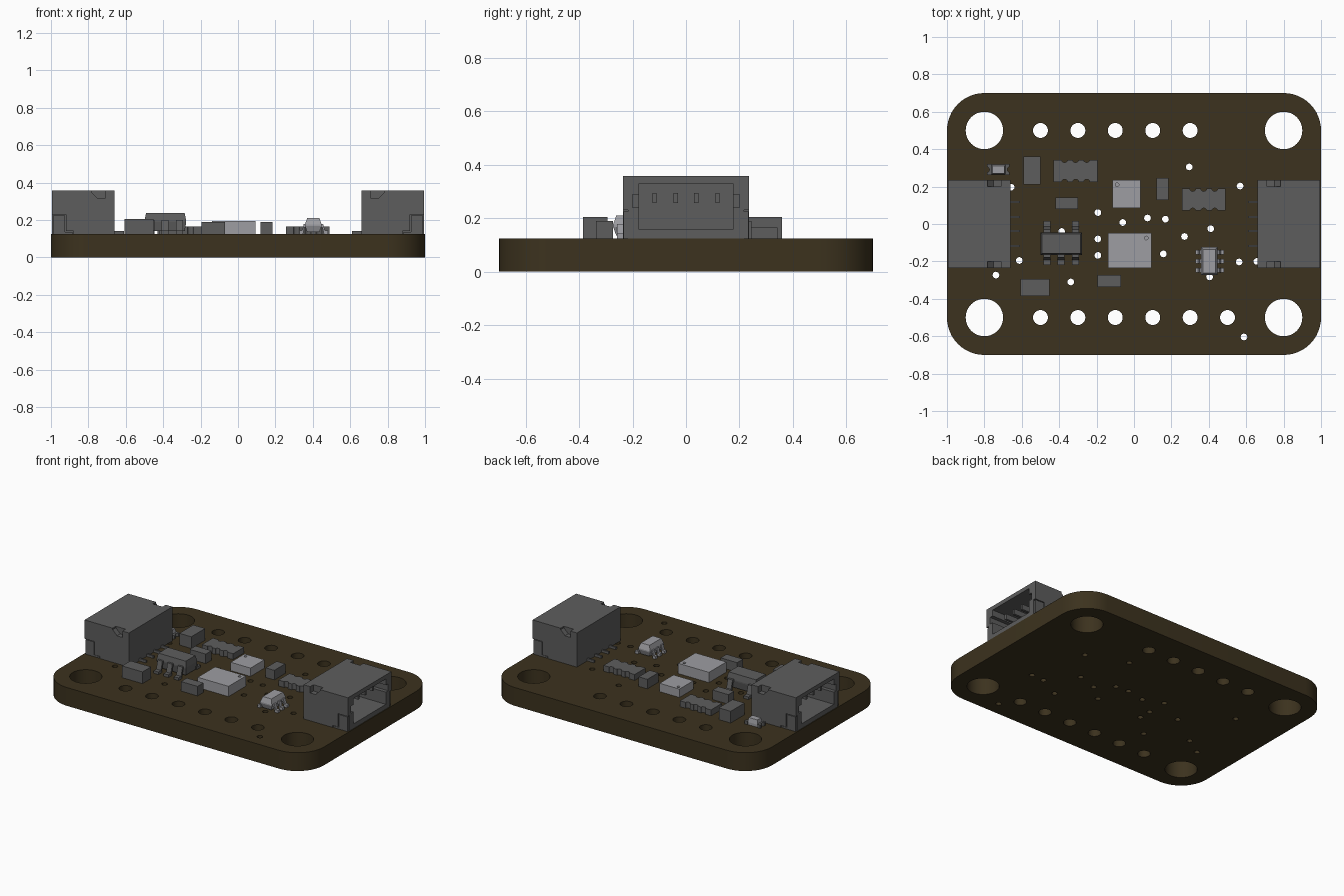
import bpy, bmesh, math
from mathutils import Matrix, Vector

if "Cube" in bpy.data.objects:
    bpy.data.objects.remove(bpy.data.objects["Cube"])

Z = 0.125  # board top


def material(name, rgb):
    m = bpy.data.materials.new(name)
    m.diffuse_color = (*rgb, 1)
    m.use_nodes = True
    m.node_tree.nodes["Principled BSDF"].inputs["Base Color"].default_value = m.diffuse_color
    return m


BOARD = material("board_brown", (0.045, 0.032, 0.013))
DARK = material("dark_grey", (0.11, 0.11, 0.11))
LIGHT = material("light_grey", (0.34, 0.34, 0.36))


def add(name, bm, mat):
    bmesh.ops.recalc_face_normals(bm, faces=bm.faces)
    me = bpy.data.meshes.new(name)
    bm.to_mesh(me)
    bm.free()
    me.materials.append(mat)
    ob = bpy.data.objects.new(name, me)
    bpy.context.collection.objects.link(ob)
    return ob


def loft(name, rings, mat):
    """Closed solid through a stack of equal-length rings of 3D points."""
    bm = bmesh.new()
    vs = [[bm.verts.new(p) for p in r] for r in rings]
    n = len(vs[0])
    for a, b in zip(vs, vs[1:]):
        for i in range(n):
            bm.faces.new((a[i], a[(i + 1) % n], b[(i + 1) % n], b[i]))
    bm.faces.new(vs[0])
    bm.faces.new(vs[-1])
    return add(name, bm, mat)


def rect(x0, x1, y0, y1, z, inset=0):
    return [(x0 + inset, y0 + inset, z), (x1 - inset, y0 + inset, z),
            (x1 - inset, y1 - inset, z), (x0 + inset, y1 - inset, z)]


def box(name, x0, x1, y0, y1, z0, z1, mat=DARK):
    return loft(name, [rect(x0, x1, y0, y1, z0), rect(x0, x1, y0, y1, z1)], mat)


def prism_y(name, pts, y0, y1, mat=DARK):
    return loft(name, [[(x, y, z) for x, z in pts] for y in (y0, y1)], mat)


def cut(ob, cutters):
    bpy.context.view_layer.objects.active = ob
    for c in cutters:
        m = ob.modifiers.new("cut", 'BOOLEAN')
        m.operation, m.object, m.solver = 'DIFFERENCE', c, 'EXACT'
        bpy.ops.object.modifier_apply(modifier=m.name)
        bpy.data.objects.remove(c)


def circle(x, y, r, n):
    return [(x + r * math.cos(2 * math.pi * i / n), y + r * math.sin(2 * math.pi * i / n))
            for i in range(n)]


# circuit board with all drilled holes
def board():
    cu = bpy.data.curves.new("board_outline", 'CURVE')
    cu.dimensions, cu.fill_mode, cu.extrude = '2D', 'BOTH', Z / 2
    outline = []
    for k, (sx, sy) in enumerate([(1, 1), (-1, 1), (-1, -1), (1, -1)]):
        for i in range(13):
            a = (k + i / 12) * math.pi / 2
            outline.append((sx * 0.8 + 0.2 * math.cos(a), sy * 0.5 + 0.2 * math.sin(a)))
    loops = [outline]
    loops += [circle(x, y, 0.1, 40) for x in (-0.8, 0.8) for y in (-0.5, 0.5)]
    loops += [circle(-0.5 + 0.2 * i, 0.5, 0.04, 24) for i in range(5)]
    loops += [circle(-0.5 + 0.2 * i, -0.5, 0.04, 24) for i in range(6)]
    vias = [(0.295, 0.305), (0.567, 0.203), (-0.657, 0.197), (-0.193, 0.061), (-0.06, 0.008),
            (0.072, 0.032), (0.168, 0.026), (0.27, -0.067), (0.41, -0.025), (-0.193, -0.08),
            (-0.193, -0.168), (0.157, -0.16), (0.562, -0.203), (0.657, -0.2), (0.404, -0.283),
            (-0.613, -0.195), (-0.738, -0.273), (-0.338, -0.31), (0.588, -0.604), (-0.387, -0.04)]
    loops += [circle(x, y, 0.018, 16) for x, y in vias]
    for pts in loops:
        s = cu.splines.new('POLY')
        s.points.add(len(pts) - 1)
        s.use_cyclic_u = True
        for p, (x, y) in zip(s.points, pts):
            p.co = (x, y, 0, 1)
    tmp = bpy.data.objects.new("outline_helper", cu)
    bpy.context.collection.objects.link(tmp)
    dg = bpy.context.evaluated_depsgraph_get()
    me = bpy.data.meshes.new_from_object(tmp.evaluated_get(dg))
    bpy.data.objects.remove(tmp)
    bm = bmesh.new()
    bm.from_mesh(me)
    bmesh.ops.remove_doubles(bm, verts=bm.verts, dist=1e-5)
    bmesh.ops.translate(bm, verts=bm.verts, vec=(0, 0, Z / 2))
    ob = add("circuit_board", bm, BOARD)
    ob.select_set(True)
    bpy.context.view_layer.objects.active = ob
    bpy.ops.object.shade_smooth_by_angle(angle=math.radians(30))
    ob.select_set(False)


board()

# cable connector on the right, copied round to the left
parts = []
shell = box("connector_shell", 0.66, 0.995, -0.235, 0.235, Z, 0.358)
cutters = [box("c", 0.72, 1.1, -0.175, 0.175, 0.157, 0.33),
           box("c", 0.8, 1.1, -0.2, 0.2, 0.24, 0.288)]
for s in (-1, 1):
    ya, yb = sorted((s * 0.2, s * 0.3))
    cutters.append(prism_y("c", [(0.71, 0.4), (0.71, 0.315), (0.75, 0.315), (0.783, 0.348), (0.783, 0.4)], ya, yb))
    ya, yb = sorted((s * 0.217, s * 0.3))
    cutters.append(prism_y("c", [(0.88, 0.1), (0.88, 0.14), (0.92, 0.14), (0.92, 0.23), (1.1, 0.23), (1.1, 0.1)], ya, yb))
    ya, yb = sorted((s * 0.215, s * 0.233))
    parts.append(prism_y("connector_solder_tab",
                         [(0.885, Z), (0.885, 0.137), (0.925, 0.137), (0.925, 0.225), (0.99, 0.225), (0.99, Z)], ya, yb))
cut(shell, cutters)
parts.append(shell)
for y in (-0.118, -0.038, 0.038, 0.118):
    parts.append(box("connector_pin", 0.7, 0.94, y - 0.008, y + 0.008, 0.258, 0.295))
    parts.append(box("connector_solder_foot", 0.61, 0.67, y - 0.006, y + 0.006, Z, 0.141))
for ob in parts:
    twin = ob.copy()
    twin.rotation_euler.z = math.pi
    twin.name = "left_" + ob.name
    bpy.context.collection.objects.link(twin)
    ob.name = "right_" + ob.name

# capacitors
for x0, x1, y0, y1, h in [(-0.59, -0.5, 0.21, 0.36, 0.205), (-0.607, -0.452, -0.385, -0.293, 0.205),
                          (-0.42, -0.3, 0.08, 0.142, 0.19), (-0.195, -0.07, -0.337, -0.273, 0.19),
                          (0.12, 0.185, 0.128, 0.246, 0.19)]:
    box("capacitor", x0, x1, y0, y1, Z, h)

# resistor arrays with scalloped long edges
for cx, cy in [(-0.312, 0.284), (0.373, 0.13)]:
    edge = [(-0.1175, 0.059)]
    for k in (-1, 0, 1):
        edge += [(k * 0.059 - 0.016 * math.cos(a), 0.059 - 0.014 * math.sin(a))
                 for a in [math.pi * i / 6 for i in range(7)]]
    edge.append((0.1175, 0.059))
    outline = edge + [(-x, -y) for x, y in edge]
    loft("resistor_array", [[(cx + x, cy + y, z) for x, y in outline] for z in (Z, 0.165)], DARK)

# square sensor packages with a small vent hole
for name, x0, x1, y0, y1, h, vent in [("small_sensor", -0.115, 0.035, 0.085, 0.235, 0.182, (-0.09, 0.21)),
                                      ("large_sensor", -0.14, 0.093, -0.235, -0.048, 0.195, (0.065, -0.075))]:
    ob = box(name, x0, x1, y0, y1, Z, h, LIGHT)
    cut(ob, [loft("c", [[(x, y, z) for x, y in circle(*vent, 0.01, 12)] for z in (h - 0.015, h + 0.05)], LIGHT)])


# chip with gull-wing leads
def chip(name, x0, x1, y0, y1, z0, zm, z1, inset, mat):
    loft(name, [rect(x0, x1, y0, y1, z0, inset), rect(x0, x1, y0, y1, zm),
                rect(x0, x1, y0, y1, zm + 0.008), rect(x0, x1, y0, y1, z1, inset)], mat)


def lead(name, x, y, angle, length, w, zt, mat):
    t, L = 0.018, length
    pts = [(-0.02, zt), (0.3 * L, zt), (0.55 * L, Z + t), (L, Z + t),
           (L, Z), (0.4 * L, Z), (0.2 * L, zt - t), (-0.02, zt - t)]
    ob = prism_y(name, pts, -w / 2, w / 2, mat)
    ob.data.transform(Matrix.Translation((x, y, 0)) @ Matrix.Rotation(angle, 4, 'Z'))


chip("regulator_body", -0.5, -0.277, -0.165, -0.045, 0.14, 0.188, 0.236, 0.008, DARK)
for x in (-0.465, -0.39, -0.313):
    lead("regulator_lead", x, -0.16, -math.pi / 2, 0.06, 0.036, 0.2, DARK)
for x in (-0.465, -0.313):
    lead("regulator_lead", x, -0.05, math.pi / 2, 0.066, 0.036, 0.2, DARK)

chip("transistor_body", 0.358, 0.447, -0.273, -0.123, 0.135, 0.168, 0.21, 0.012, LIGHT)
for y in (-0.15, -0.198, -0.247):
    lead("transistor_lead", 0.444, y, 0, 0.038, 0.024, 0.178, LIGHT)
    lead("transistor_lead", 0.361, y, math.pi, 0.033, 0.024, 0.178, LIGHT)

# indicator lamp: base, end terminals, lens
box("lamp_base", -0.77, -0.68, 0.265, 0.317, Z, 0.143, LIGHT)
loft("lamp_lens", [rect(-0.763, -0.687, 0.265, 0.317, 0.143), rect(-0.763, -0.687, 0.265, 0.317, 0.172, 0.006)], LIGHT)
for cx, s in ((-0.785, 1), (-0.665, -1)):
    arc = [(cx + s * 0.012 * math.sin(a), 0.291 + 0.014 * math.cos(a)) for a in [math.pi * i / 6 for i in range(7)]]
    outline = [(cx + s * 0.024, 0.262), (cx + s * 0.024, 0.32), (cx, 0.32)] + arc + [(cx, 0.262)]
    loft("lamp_terminal", [[(x, y, z) for x, y in outline] for z in (Z, 0.148)], DARK)
